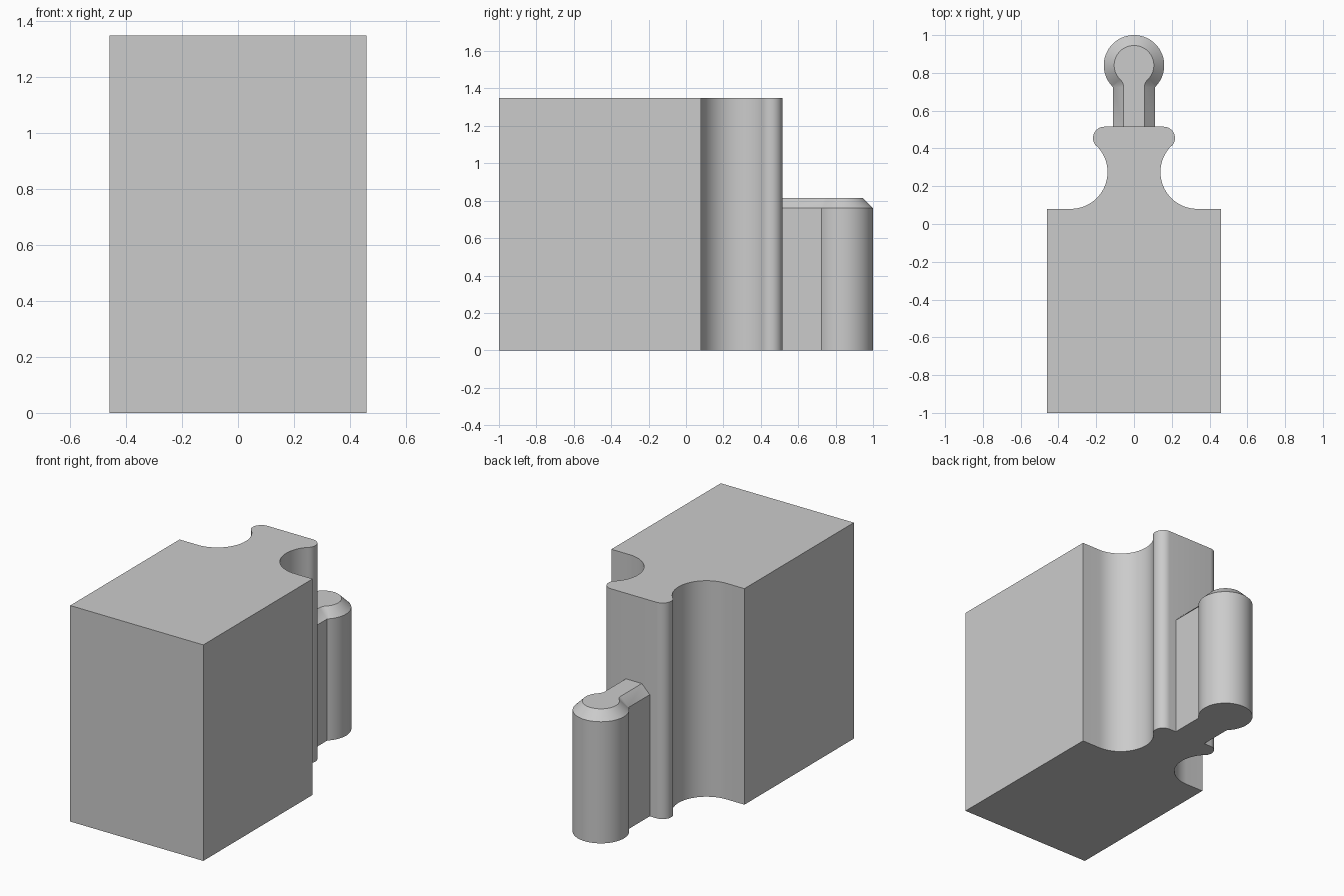
import bpy, bmesh
from math import pi, sin, cos, asin, sqrt, radians

cube = bpy.data.objects.get("Cube")
if cube:
    bpy.data.objects.remove(cube, do_unlink=True)

grey = bpy.data.materials.new("plain_grey")
grey.use_nodes = True
colour = (0.6, 0.6, 0.6, 1)
grey.diffuse_color = colour
grey.node_tree.nodes["Principled BSDF"].inputs["Base Color"].default_value = colour


def arc(cx, cy, r, start, end, steps):
    """Points on an arc, angles in radians."""
    return [(cx + r * cos(start + (end - start) * i / steps),
             cy + r * sin(start + (end - start) * i / steps)) for i in range(steps + 1)]


def mirrored(half):
    """Close an outline given its +x half, running from front to back."""
    return half + [(-x, y) for x, y in reversed(half)]


def loft(name, layers):
    """Skin matching outlines stacked at given heights, capped at both ends."""
    bm = bmesh.new()
    rings = [[bm.verts.new((x, y, z)) for x, y in outline] for outline, z in layers]
    for low, high in zip(rings, rings[1:]):
        for i in range(len(low)):
            j = (i + 1) % len(low)
            bm.faces.new((low[i], low[j], high[j], high[i]))
    bm.faces.new(rings[0][::-1])
    bm.faces.new(rings[-1])
    bmesh.ops.remove_doubles(bm, verts=bm.verts, dist=1e-5)
    bmesh.ops.recalc_face_normals(bm, faces=bm.faces)
    mesh = bpy.data.meshes.new(name)
    bm.to_mesh(mesh)
    bm.free()
    mesh.materials.append(grey)
    obj = bpy.data.objects.new(name, mesh)
    bpy.context.collection.objects.link(obj)
    bpy.ops.object.select_all(action='DESELECT')
    obj.select_set(True)
    bpy.context.view_layer.objects.active = obj
    bpy.ops.object.shade_smooth_by_angle(angle=radians(25))
    return obj


# Main block with scooped neck and rounded rear flange
half = [(0.46, -1), (0.46, 0.08)]
half += arc(0.335, 0.275, 0.195, -pi / 2, -pi * 1.25, 24)
half += arc(0.157, 0.455, 0.06, -pi / 4, pi / 2, 16)
body = mirrored(half)
loft("body_block", [(body, 0), (body, 1.35)])

# Rear connector: round post on a narrow stem, chamfered along the top
POST_Y, POST_R, STEM = 0.84, 0.16, 0.11
meet = asin(STEM / POST_R)
corner_y = POST_Y - sqrt(POST_R ** 2 - STEM ** 2)


def connector_outline(inset):
    half = [(STEM - inset, 0.51)]
    # the inside corner opens into a fillet as the outline shrinks
    half += arc(STEM, corner_y, inset, pi, pi / 2 + meet, 8)
    half += arc(0, POST_Y, POST_R - inset, meet - pi / 2, pi / 2, 40)[1:]
    return mirrored(half)


loft("rear_connector", [(connector_outline(0), 0),
                        (connector_outline(0), 0.76),
                        (connector_outline(0.055), 0.815)])
